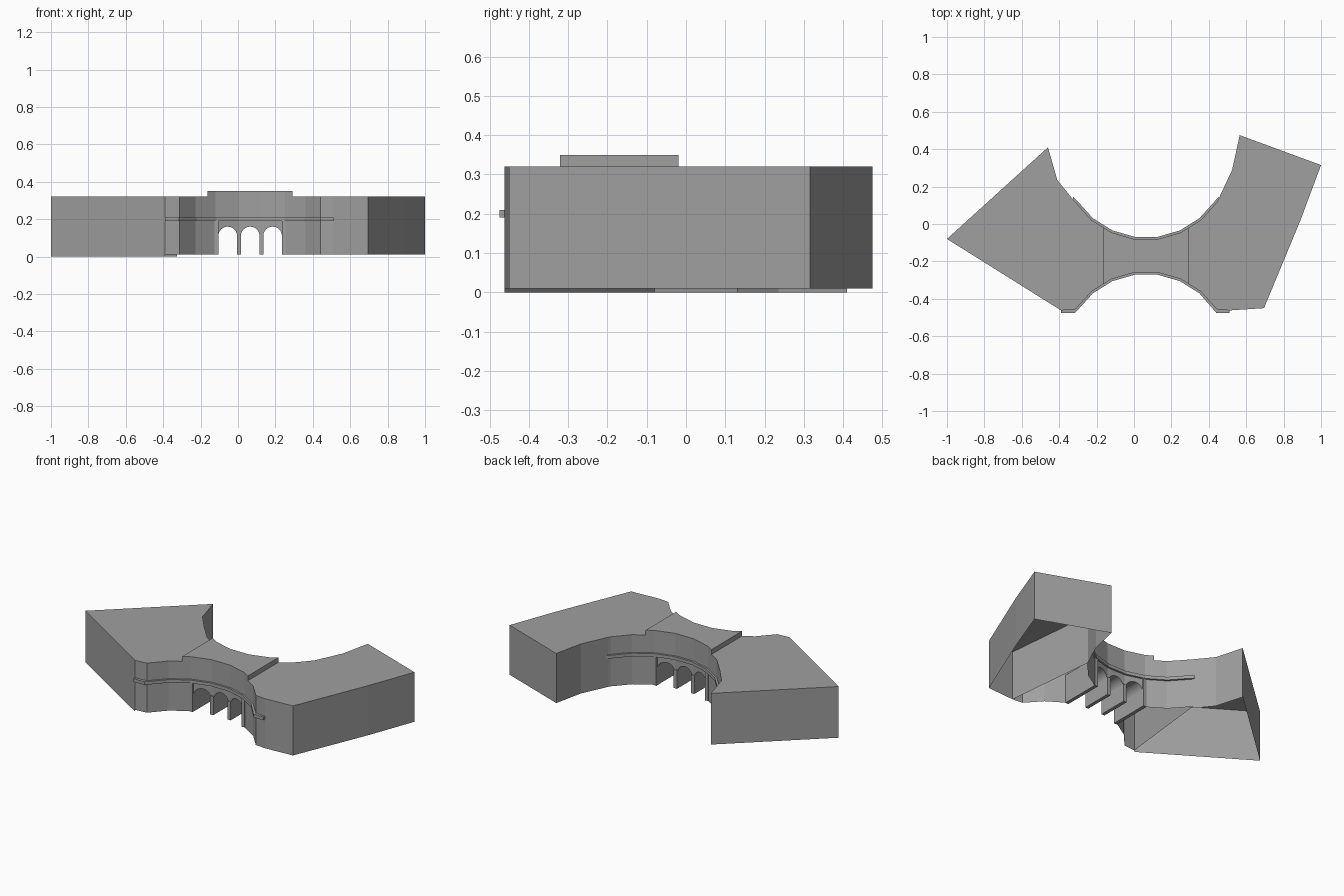
import bpy, bmesh, math
from mathutils import Vector

if "Cube" in bpy.data.objects:
    bpy.data.objects.remove(bpy.data.objects["Cube"], do_unlink=True)

stone = bpy.data.materials.new("grey_stone")
stone.use_nodes = True
stone.diffuse_color = (0.35, 0.35, 0.35, 1)
stone.node_tree.nodes["Principled BSDF"].inputs["Base Color"].default_value = (0.35, 0.35, 0.35, 1)

CX, RADIUS, STEP = 0.065, 0.455, math.radians(16)
BASE, ROOF = 0.01, 0.32
BACK_Y, FRONT_Y = 0.37, -0.71


def make_object(name, bm):
    mesh = bpy.data.meshes.new(name)
    bm.to_mesh(mesh)
    bm.free()
    mesh.materials.append(stone)
    obj = bpy.data.objects.new(name, mesh)
    bpy.context.collection.objects.link(obj)
    return obj


def add_prism(bm, outline, z0, z1, bottom=True, open_side=False):
    """Extrude a counter-clockwise outline upwards; the closing side may stay open."""
    low = [bm.verts.new((x, y, z0)) for x, y in outline]
    high = [bm.verts.new((x, y, z1)) for x, y in outline]
    n = len(outline)
    for i in range(n - 1 if open_side else n):
        j = (i + 1) % n
        bm.faces.new((low[i], low[j], high[j], high[i]))
    bm.faces.new(high)
    if bottom:
        bm.faces.new(low[::-1])


def prism(name, outline, z0, z1, **options):
    bm = bmesh.new()
    add_prism(bm, outline, z0, z1, **options)
    return make_object(name, bm)


def arc(side, radius=RADIUS, count=8):
    """Faceted curve from -x to +x; side is 1 for the back, -1 for the front."""
    cy = BACK_Y if side > 0 else FRONT_Y
    angles = [(i - (count - 1) / 2) * STEP for i in range(count)]
    return [(CX + radius * math.sin(a), cy - side * radius * math.cos(a)) for a in angles]


# Central block with two concave faces
front_path = [(-0.39, -0.462)] + arc(-1) + [(0.51, -0.462)]
back_path = [(-0.325, 0.13)] + arc(1) + [(0.45, 0.13)]
block = prism("central_block", front_path + back_path[::-1], BASE, ROOF)

# Three arched passages cut through the block
bm = bmesh.new()
for i in (-1, 0, 1):
    x = CX + i * 0.12
    profile = [(x - 0.05, -0.1), (x + 0.05, -0.1)]
    profile += [(x + 0.05 * math.cos(math.pi * k / 12), 0.11 + 0.05 * math.sin(math.pi * k / 12))
                for k in range(13)]
    near = [bm.verts.new((px, -0.6, pz)) for px, pz in profile]
    face = bm.faces.new(near)
    moved = bmesh.ops.extrude_face_region(bm, geom=[face])["geom"]
    bmesh.ops.translate(bm, vec=Vector((0, 1, 0)),
                        verts=[v for v in moved if isinstance(v, bmesh.types.BMVert)])
bmesh.ops.recalc_face_normals(bm, faces=bm.faces)
cutter = make_object("arch_cutter", bm)
cutter.hide_render = True
cut = block.modifiers.new("arches", "BOOLEAN")
cut.operation, cut.solver, cut.object = "DIFFERENCE", "EXACT", cutter
graph = bpy.context.evaluated_depsgraph_get()
carved = bpy.data.meshes.new_from_object(block.evaluated_get(graph))
block.modifiers.clear()
block.data = carved
bpy.data.objects.remove(cutter, do_unlink=True)

# The block is hollow underneath
bm = bmesh.new()
bm.from_mesh(carved)
under = [f for f in bm.faces if f.normal.z < -0.9 and f.calc_center_median().z < 0.02]
bmesh.ops.delete(bm, geom=under, context="FACES")
bm.to_mesh(carved)
bm.free()

# Piers standing between and beside the arches
for name, i in (("outer_pier_right", -1.5), ("inner_pier_right", -0.5),
                ("inner_pier_left", 0.5), ("outer_pier_left", 1.5)):
    x = CX + i * 0.12
    reach = math.sqrt(RADIUS ** 2 - (x - CX) ** 2)
    y0, y1 = FRONT_Y + reach - 0.008, BACK_Y - reach + 0.008
    top = 0.19 if abs(i) > 1 else 0.125
    prism(name, [(x - 0.011, y0), (x + 0.011, y0), (x + 0.011, y1), (x - 0.011, y1)], BASE, top)

# Raised roof over the arches
half, depth = 0.2275, 0.389
front_roof = [(CX - half, FRONT_Y + depth)] + arc(-1, count=4) + [(CX + half, FRONT_Y + depth)]
back_roof = [(CX - half, BACK_Y - depth)] + arc(1, count=4) + [(CX + half, BACK_Y - depth)]
prism("raised_roof", front_roof + back_roof[::-1], ROOF, 0.35, bottom=False)

# String courses along both curved faces
front_edge = [(-0.39, -0.475), (-0.315, -0.475)] + arc(-1, RADIUS - 0.012)[1:-1] + [(0.44, -0.475), (0.51, -0.475)]
prism("front_string_course", front_edge + front_path[::-1], 0.19, 0.21)
back_edge = [(-0.325, 0.145)] + arc(1, RADIUS - 0.012) + [(0.455, 0.145)]
prism("back_string_course", back_path + back_edge[::-1], 0.19, 0.21)

# Side wings, open below and where they meet the block
prism("right_wing", [(-0.325, 0.13), (-0.41, 0.235), (-0.46, 0.41), (-1, -0.08), (-0.39, -0.462)],
      0, ROOF, bottom=False, open_side=True)
prism("left_wing", [(0.51, -0.462), (0.695, -0.45), (0.89, 0.02), (1, 0.315), (0.565, 0.475),
                    (0.525, 0.29), (0.45, 0.13)], BASE, ROOF, bottom=False, open_side=True)
